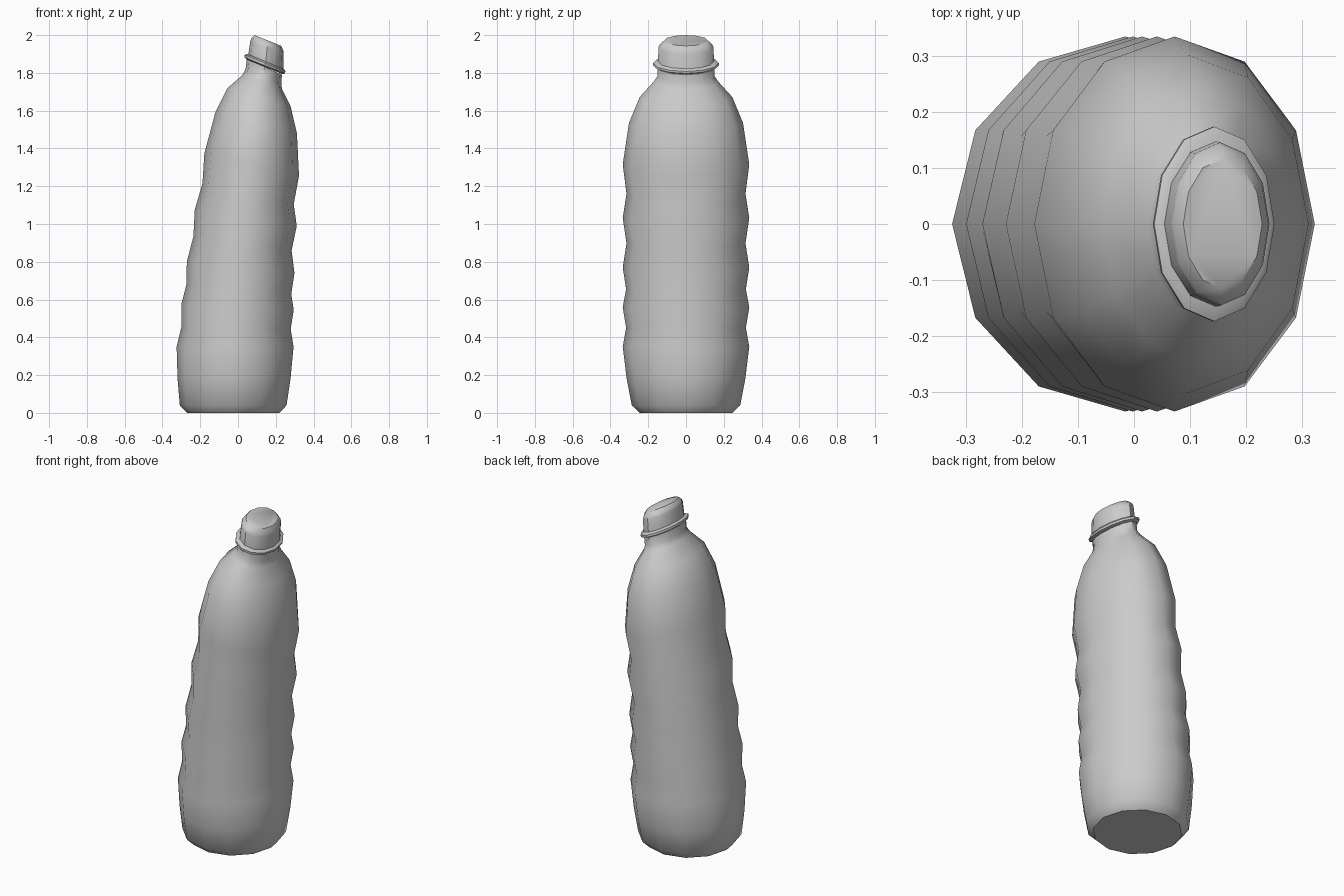
import bpy, bmesh, math
from mathutils import Vector

SIDES = 12


def loft(name, rings):
    """Skin tilted elliptical rings: (left x, left z, right x, right z, half depth)."""
    bm = bmesh.new()
    loops = []
    for xl, zl, xr, zr, ry in rings:
        left, right = Vector((xl, 0, zl)), Vector((xr, 0, zr))
        mid, half = (left + right) / 2, (right - left) / 2
        loop = []
        for i in range(SIDES):
            a = 2 * math.pi * i / SIDES
            loop.append(bm.verts.new(mid + half * math.cos(a) + Vector((0, ry * math.sin(a), 0))))
        loops.append(loop)
    for a, b in zip(loops, loops[1:]):
        for i in range(SIDES):
            j = (i + 1) % SIDES
            bm.faces.new((a[i], a[j], b[j], b[i]))
    bm.faces.new(loops[0][::-1])
    bm.faces.new(loops[-1])
    bmesh.ops.recalc_face_normals(bm, faces=bm.faces)
    mesh = bpy.data.meshes.new(name)
    bm.to_mesh(mesh)
    bm.free()
    obj = bpy.data.objects.new(name, mesh)
    bpy.context.collection.objects.link(obj)
    bpy.ops.object.select_all(action='DESELECT')
    obj.select_set(True)
    bpy.context.view_layer.objects.active = obj
    bpy.ops.object.shade_smooth_by_angle(angle=math.radians(42))
    return obj


# Ribbed body leaning to the right, with shoulder and neck
loft("bottle_body", [
    (-0.270, 0.00, 0.220, 0.00, 0.245),
    (-0.308, 0.04, 0.257, 0.04, 0.287),
    (-0.320, 0.18, 0.278, 0.18, 0.314),
    (-0.325, 0.35, 0.294, 0.35, 0.335),   # rib 1
    (-0.300, 0.455, 0.279, 0.445, 0.317),
    (-0.300, 0.575, 0.295, 0.545, 0.335),  # rib 2
    (-0.273, 0.68, 0.282, 0.63, 0.317),
    (-0.271, 0.80, 0.299, 0.74, 0.335),   # rib 3
    (-0.236, 0.935, 0.284, 0.86, 0.315),
    (-0.229, 1.075, 0.311, 0.99, 0.335),  # rib 4
    (-0.188, 1.215, 0.295, 1.105, 0.315),
    (-0.178, 1.375, 0.323, 1.255, 0.335),  # rib 5
    (-0.120, 1.59, 0.312, 1.48, 0.302),
    (-0.055, 1.72, 0.278, 1.625, 0.245),
    (0.025, 1.79, 0.233, 1.715, 0.172),
    (0.040, 1.82, 0.229, 1.745, 0.152),
    (0.047, 1.875, 0.233, 1.79, 0.152),
])

# Thin neck flange
loft("neck_ring", [
    (0.045, 1.872, 0.236, 1.793, 0.155),
    (0.034, 1.882, 0.248, 1.797, 0.174),
    (0.036, 1.896, 0.251, 1.808, 0.174),
    (0.050, 1.900, 0.244, 1.820, 0.155),
])

# Slightly tapered cap
loft("cap", [
    (0.053, 1.890, 0.240, 1.810, 0.148),
    (0.066, 1.970, 0.242, 1.900, 0.146),
    (0.070, 1.983, 0.240, 1.918, 0.139),
    (0.088, 2.000, 0.229, 1.943, 0.116),
])
